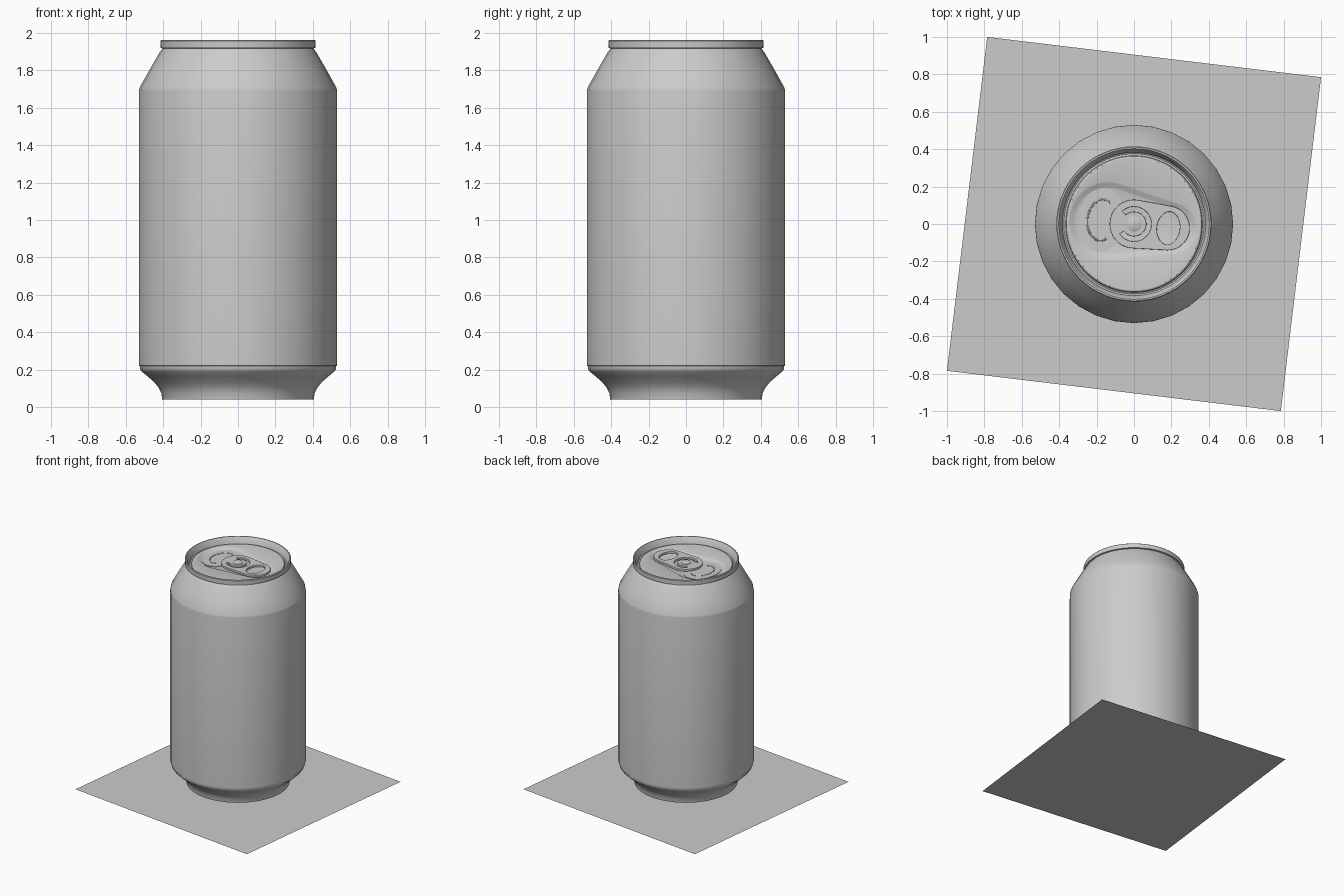
import bpy
import bmesh
from math import cos, sin, pi, radians

cube = bpy.data.objects.get("Cube")
if cube:
    bpy.data.objects.remove(cube, do_unlink=True)

TILT = radians(-6.87)   # shared turn of the lid details and the ground sheet
FLOOR = 1.902           # height of the sunken lid panel

metal = bpy.data.materials.new("light_grey")
metal.use_nodes = True
metal.diffuse_color = (0.6, 0.6, 0.6, 1)
metal.node_tree.nodes["Principled BSDF"].inputs["Base Color"].default_value = (0.6, 0.6, 0.6, 1)


def finish(name, mesh, turn=0.0, angle=38):
    """Link a mesh as a named, coloured, smooth-shaded object."""
    obj = bpy.data.objects.new(name, mesh)
    bpy.context.scene.collection.objects.link(obj)
    mesh.materials.clear()
    mesh.materials.append(metal)
    obj.rotation_euler.z = turn
    bpy.ops.object.select_all(action='DESELECT')
    obj.select_set(True)
    bpy.context.view_layer.objects.active = obj
    bpy.ops.object.shade_smooth_by_angle(angle=radians(angle))
    return obj


def skin(name, loops, cap_start=False, cap_end=False, turn=0.0):
    """Bridge a list of equally long point loops."""
    bm = bmesh.new()
    rings = [[bm.verts.new(p) for p in loop] for loop in loops]
    n = len(rings[0])
    for a, b in zip(rings, rings[1:]):
        for i in range(n):
            j = (i + 1) % n
            bm.faces.new((a[i], a[j], b[j], b[i]))
    if cap_start:
        bm.faces.new(rings[0][::-1])
    if cap_end:
        bm.faces.new(rings[-1])
    mesh = bpy.data.meshes.new(name)
    bm.to_mesh(mesh)
    bm.free()
    return finish(name, mesh, turn)


def angles(n):
    return [2 * pi * i / n for i in range(n)]


def circle(r, z, n=32):
    return [(r * cos(a), r * sin(a), z) for a in angles(n)]


def lathe(name, profile, n=32, **caps):
    return skin(name, [circle(r, z, n) for r, z in profile], **caps)


def hull(x1, r1, x2, r2, z=0.0, n=64):
    """Outline wrapped round two circles that lie on the x axis."""
    pts = []
    for a in angles(n):
        x, r = max(((x1, r1), (x2, r2)), key=lambda c: c[0] * cos(a) + c[1])
        pts.append((x + r * cos(a), r * sin(a), z))
    return pts


def ellipse(x, rx, ry, n=40):
    return [(x + rx * cos(a), ry * sin(a), 0) for a in angles(n)]


def arc(x, rx, ry, start, end, n=24):
    steps = [radians(start + (end - start) * i / n) for i in range(n + 1)]
    return [(x + rx * cos(a), ry * sin(a), 0) for a in steps]


def curve_part(name, outlines, z, thick=0.0, bevel=0.0, closed=True):
    """Filled plate with holes, or a round bead when it is left open."""
    cu = bpy.data.curves.new(name, 'CURVE')
    cu.dimensions = '2D' if closed else '3D'
    cu.fill_mode = 'BOTH' if closed else 'FULL'
    cu.extrude, cu.bevel_depth, cu.bevel_resolution = thick / 2, bevel, 2
    for pts in outlines:
        sp = cu.splines.new('POLY')
        sp.points.add(len(pts) - 1)
        for p, co in zip(sp.points, pts):
            p.co = (*co, 1)
        sp.use_cyclic_u = closed
    tmp = bpy.data.objects.new(name + "_path", cu)
    bpy.context.scene.collection.objects.link(tmp)
    bpy.context.view_layer.update()
    mesh = bpy.data.meshes.new_from_object(
        tmp.evaluated_get(bpy.context.evaluated_depsgraph_get()))
    bpy.data.objects.remove(tmp, do_unlink=True)
    obj = finish(name, mesh, TILT)
    obj.location.z = z
    return obj


# Ground sheet
s = 0.899
sheet = bpy.data.meshes.new("ground_sheet")
sheet.from_pydata([(-s, -s, 0), (s, -s, 0), (s, s, 0), (-s, s, 0)], [], [(0, 1, 2, 3)])
finish("ground_sheet", sheet, TILT)

# Can body with sloping shoulder
lathe("can_body", [(0.522, 0.219), (0.53, 0.221), (0.53, 1.69), (0.527, 1.706),
                   (0.475, 1.8), (0.42, 1.895), (0.41, 1.908), (0.402, 1.918)])

# Flared foot with a domed underside
lathe("can_foot", [(0.05, 0.13), (0.2, 0.115), (0.32, 0.08), (0.37, 0.042), (0.405, 0.04),
                   (0.41, 0.075), (0.425, 0.105), (0.45, 0.135), (0.485, 0.165),
                   (0.515, 0.19), (0.523, 0.2), (0.524, 0.222)], cap_start=True)

# Rolled rim and the wall down to the lid groove
lathe("rim", [(0.4, 1.917), (0.414, 1.92), (0.415, 1.957), (0.411, 1.961), (0.403, 1.961),
              (0.399, 1.956), (0.383, 1.905), (0.375, 1.9), (0.366, 1.905),
              (0.362, 1.915), (0.355, 1.918)], n=64)

# Lid panel with a sunken teardrop
def teardrop(grow, z):
    return hull(-0.14, 0.175 + grow, 0.2, 0.105 + grow, z)

skin("lid", [circle(0.355, 1.918, 64), teardrop(0.034, 1.918), teardrop(0.028, 1.916),
             teardrop(0.006, FLOOR + 0.002), teardrop(0, FLOOR)], cap_end=True, turn=TILT)

# Mouth panel with its raised bead
curve_part("mouth_panel", [ellipse(-0.175, 0.125, 0.172)], FLOOR + 0.001, thick=0.006)
curve_part("mouth_bead", [arc(-0.175, 0.075, 0.11, 60, 300)], FLOOR + 0.001,
           bevel=0.007, closed=False)

# Pull tab with finger hole and a C-shaped slot round the rivet
slot = arc(0, 0.095, 0.095, -140, 140) + arc(0, 0.064, 0.064, 140, -140)
curve_part("pull_tab", [hull(0, 0.128, 0.18, 0.117), ellipse(0.185, 0.063, 0.09), slot],
           FLOOR + 0.013, thick=0.014, bevel=0.002)

# Rivet
rivet = lathe("rivet", [(0.04, FLOOR), (0.04, FLOOR + 0.026), (0.034, FLOOR + 0.03)], cap_end=True)
